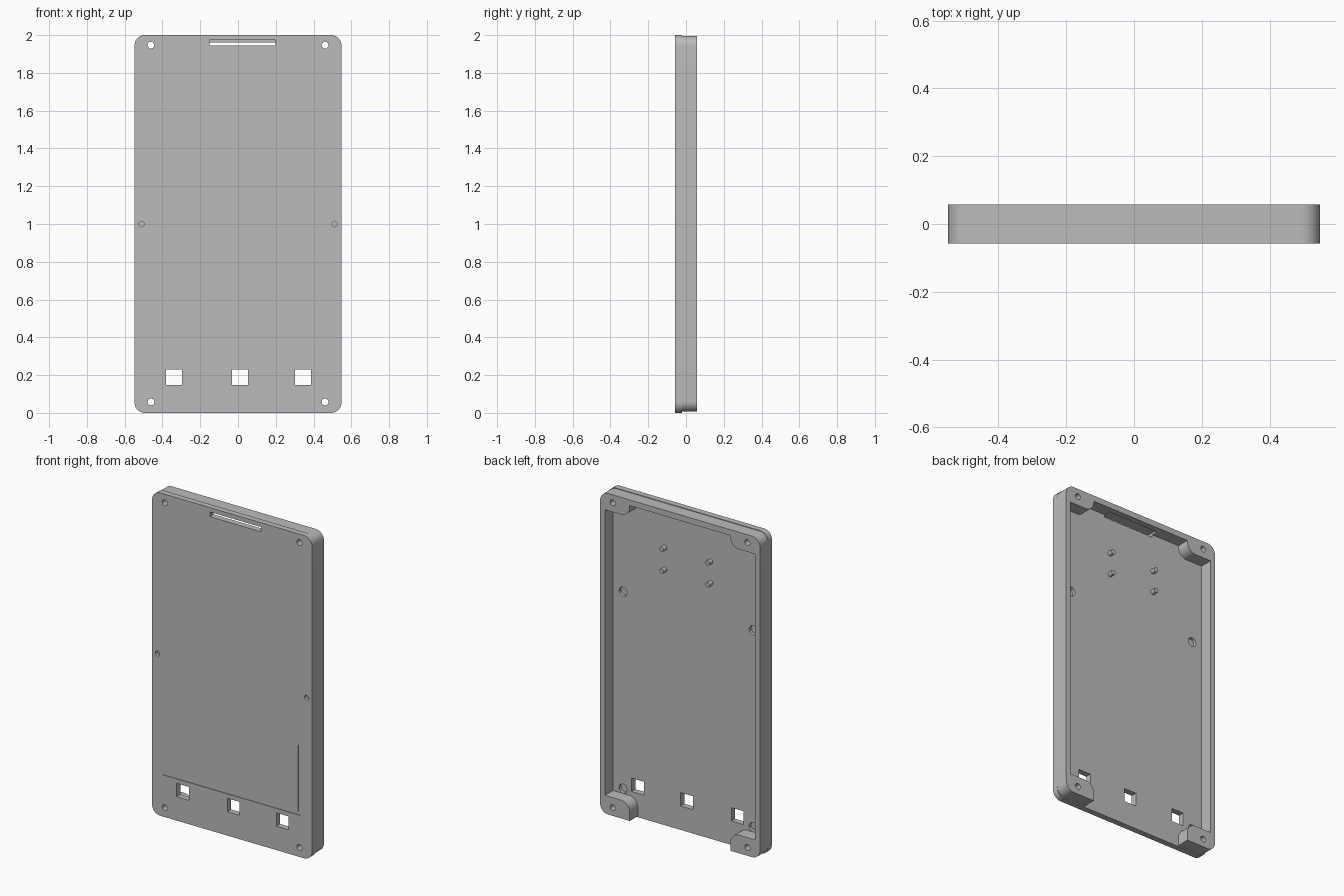
import bpy
import bmesh
from math import cos, sin, pi

if "Cube" in bpy.data.objects:
    bpy.data.objects.remove(bpy.data.objects["Cube"], do_unlink=True)

FRONT, SEAM, BACK = -0.058, -0.021, 0.058
WIDE = 0.548

grey = bpy.data.materials.new("matte grey")
grey.use_nodes = True
grey.diffuse_color = (0.5, 0.5, 0.5, 1)
bsdf = next(n for n in grey.node_tree.nodes if n.type == "BSDF_PRINCIPLED")
bsdf.inputs["Base Color"].default_value = grey.diffuse_color


def arc(cx, cz, r, start, end, n=10):
    angles = [start + (end - start) * i / n for i in range(n + 1)]
    return [(cx + r * cos(a), cz + r * sin(a)) for a in angles]


def circle(cx, cz, r, n=24):
    return arc(cx, cz, r, 0, 2 * pi, n)[:-1]


def rect(x0, x1, z0, z1):
    return [(x0, z0), (x1, z0), (x1, z1), (x0, z1)]


def rounded(half, z0, z1, r):
    pts = []
    corners = [(half - r, z1 - r), (r - half, z1 - r),
               (r - half, z0 + r), (half - r, z0 + r)]
    for i, (cx, cz) in enumerate(corners):
        pts += arc(cx, cz, r, i * pi / 2, (i + 1) * pi / 2)
    return pts


def prisms(name, parts):
    """Extrude each (outline, y0, y1) along y into one object."""
    bm = bmesh.new()
    for pts, y0, y1 in parts:
        near = [bm.verts.new((x, y0, z)) for x, z in pts]
        far = [bm.verts.new((x, y1, z)) for x, z in pts]
        bm.faces.new(near)
        bm.faces.new(far[::-1])
        for i in range(len(pts)):
            j = (i + 1) % len(pts)
            bm.faces.new((near[j], near[i], far[i], far[j]))
    bmesh.ops.recalc_face_normals(bm, faces=bm.faces)
    mesh = bpy.data.meshes.new(name)
    bm.to_mesh(mesh)
    bm.free()
    mesh.materials.append(grey)
    obj = bpy.data.objects.new(name, mesh)
    bpy.context.collection.objects.link(obj)
    return obj


def activate(obj):
    bpy.ops.object.select_all(action="DESELECT")
    obj.select_set(True)
    bpy.context.view_layer.objects.active = obj


def cut(obj, parts):
    cutter = prisms("cutter", parts)
    cutter.hide_render = True
    mod = obj.modifiers.new("cut", "BOOLEAN")
    mod.operation = "DIFFERENCE"
    mod.solver = "EXACT"
    mod.object = cutter
    activate(obj)
    bpy.ops.object.modifier_apply(modifier=mod.name)
    bpy.data.objects.remove(cutter, do_unlink=True)


# Openings shared by the plate and the frame
screw_holes = [(circle(sx * 0.461, z, 0.018), -0.2, 0.2)
               for sx in (-1, 1) for z in (0.058, 1.947)]
slot = [(rect(-0.152, 0.198, 1.944, 1.973), -0.2, 0.02)]

# Front plate with windows, slot, blind holes and score lines
plate = prisms("front_plate", [(rounded(WIDE, 0, 2, 0.055), FRONT, SEAM)])
windows = [(rect(x - 0.042, x + 0.042, 0.148, 0.231), -0.2, 0.2)
           for x in (-0.338, 0.01, 0.345)]
dimples = [(circle(sx * 0.511, 1.0, 0.015), -0.2, FRONT + 0.02) for sx in (-1, 1)]
recesses = [(circle(sx * 0.446, z, 0.028), SEAM - 0.02, 0.2)
            for sx in (-1, 1) for z in (0.15, 1.37)]
scores = [(rect(-0.474, 0.474, 0.258, 0.261), -0.2, FRONT + 0.004),
          (rect(0.451, 0.454, 0.278, 0.69), -0.2, FRONT + 0.004)]
cut(plate, screw_holes + slot + windows + dimples + recesses + scores)

# Rear frame: side and top walls with rounded corner bosses, open at the bottom
frame = prisms("rear_frame", [(rounded(WIDE, 0.007, 1.996, 0.055), SEAM, BACK)])
r, boss, wall = 0.06, 0.345, 0.515
half = [(boss, -0.1)]
half += arc(boss + r, 0.12 - r, r, pi, pi / 2)
half += [(wall, 0.12), (wall, 1.89)]
half += arc(boss + r, 1.89 + r, r, -pi / 2, -pi)
half += [(boss, 1.96)]
cavity = half + [(-x, z) for x, z in reversed(half)]
cut(frame, [(cavity, -0.2, 0.2)])
cut(frame, screw_holes + slot)

# Mounting pegs inside the tray
pegs = prisms("mounting_pegs", [(circle(x, z, 0.015, 16), SEAM - 0.005, SEAM + 0.032)
                                for x in (-0.155, 0.16) for z in (1.585, 1.72)])

for obj in (plate, frame, pegs):
    activate(obj)
    bpy.ops.object.shade_smooth_by_angle(angle=pi / 6)
